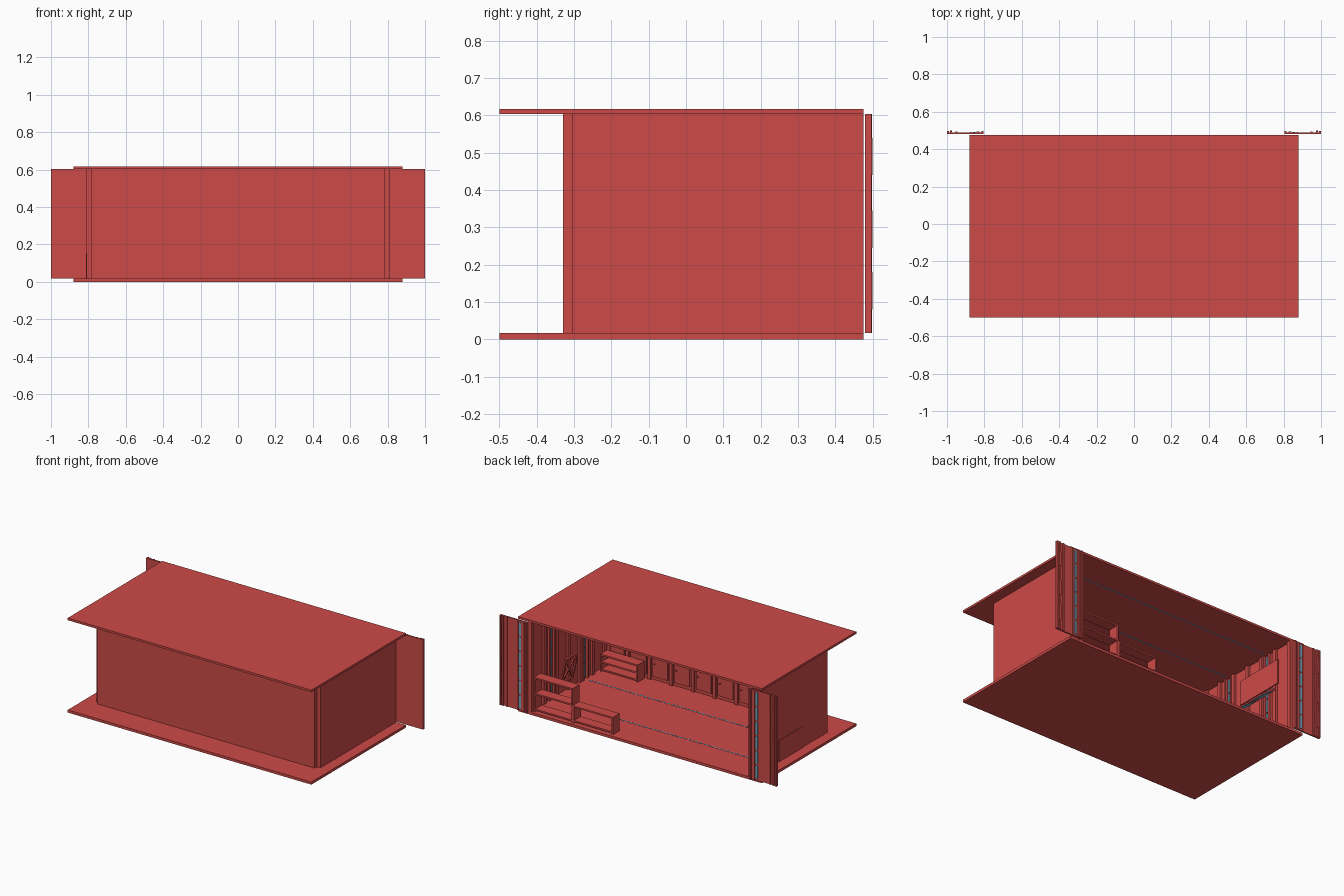
import bpy, math
from mathutils import Matrix, Vector

cube = bpy.data.objects.get("Cube")
if cube:
    bpy.data.objects.remove(cube, do_unlink=True)


def material(name, colour):
    m = bpy.data.materials.new(name)
    m.use_nodes = True
    m.diffuse_color = colour
    m.node_tree.nodes["Principled BSDF"].inputs["Base Color"].default_value = colour
    return m


RED = material("brick red", (0.61, 0.07, 0.065, 1))
BLUE = material("pale blue", (0.15, 0.42, 0.55, 1))

# Main dimensions
FLOOR, CEIL, TOP = 0.017, 0.603, 0.617
INNER, OUTER = 0.785, 0.81
FRONT_IN, FRONT_OUT, BACK = -0.305, -0.33, 0.475
RAILS = (-0.09, 0.255)
CORNERS = [(x, y, z) for x in (0, 1) for y in (0, 1) for z in (0, 1)]
SIDES = [(0, 1, 3, 2), (4, 6, 7, 5), (0, 4, 5, 1),
         (2, 3, 7, 6), (0, 2, 6, 4), (1, 5, 7, 3)]


def boxes(name, spans, mat=RED):
    """One object made of boxes, each given as x, y and z ranges."""
    verts, faces = [], []
    for span in spans:
        n = len(verts)
        span = [sorted(s) for s in span]
        verts += [tuple(span[i][c[i]] for i in range(3)) for c in CORNERS]
        faces += [tuple(n + i for i in f) for f in SIDES]
    mesh = bpy.data.meshes.new(name)
    mesh.from_pydata(verts, [], faces)
    mesh.materials.append(mat)
    ob = bpy.data.objects.new(name, mesh)
    bpy.context.collection.objects.link(ob)
    return ob


def frange(start, stop, step):
    return [start + i * step for i in range(int((stop - start) / step + 0.5))]


# Floor and roof slabs
boxes("floor", [((-0.88, 0.88), (-0.5, BACK), (0, FLOOR))])
boxes("roof", [((-0.88, 0.88), (-0.5, BACK), (CEIL, TOP))])

# Dashed rails on the floor and ceiling
for name, z0, z1 in (("floor", FLOOR, FLOOR + 0.002), ("ceiling", CEIL - 0.002, CEIL)):
    boxes(name + "_rail_dashes",
          [((x, x + 0.015), (y - 0.005, y + 0.005), (z0, z1))
           for y in RAILS for x in frange(-0.77, 0.77, 0.028)], BLUE)

# Front wall: flat skin outside, studs and small cupboard doors inside
full = (FLOOR, CEIL)
boxes("front_wall", [((-INNER, INNER), (FRONT_OUT, FRONT_OUT + 0.012), full)])
studs = frange(-INNER, INNER, 0.157)
boxes("front_wall_studs", [((x, x + 0.022), (FRONT_OUT, FRONT_IN), full) for x in studs]
      + [((INNER - 0.022, INNER), (FRONT_OUT, FRONT_IN), full)])
boxes("cupboard_doors", [((x + 0.035, x + 0.145), (FRONT_OUT, FRONT_IN - 0.004), (z, z + 0.16))
                         for x in studs for z in (0.04, 0.22, 0.4)])
boxes("cupboard_knobs", [((x + 0.125, x + 0.132), (FRONT_IN - 0.004, FRONT_IN + 0.003), (z, z + 0.007))
                         for x in studs for z in (0.12, 0.3, 0.48)])

# Side walls and the wings folded out at the back
for side, s in (("left", 1), ("right", -1)):
    def xr(a, b):
        return (s * a, s * b)

    boxes(side + "_wall", [(xr(OUTER - 0.01, OUTER), (FRONT_IN, BACK), full)])
    ribs = [(y, y + 0.025) for y in frange(FRONT_IN, BACK, 0.125)] + [(BACK - 0.025, BACK)]
    ribs += [(y + d, y + d + 0.012) for y in RAILS for d in (-0.03, 0.018)]
    boxes(side + "_wall_ribs", [(xr(INNER, OUTER - 0.01), r, full) for r in ribs])
    boxes(side + "_wall_rails",
          [(xr(INNER + 0.01, OUTER - 0.01), (y - 0.007, y + 0.007), (z, z + 0.085))
           for y in RAILS for z in frange(0.03, 0.59, 0.095)], BLUE)

    boxes(side + "_wing", [(xr(0.805, 1.0), (0.48, 0.489), full)])
    boxes(side + "_wing_ribs",
          [(xr(a, b), (0.489, t), full)
           for a, b, t in ((0.805, 0.815, 0.498), (0.825, 0.842, 0.495), (0.868, 0.878, 0.493),
                           (0.945, 0.955, 0.495), (0.972, 0.984, 0.497), (0.99, 1.0, 0.497))])
    boxes(side + "_wing_rail",
          [(xr(0.848, 0.862), (0.489, 0.492), (z, z + 0.085))
           for z in frange(0.03, 0.59, 0.095)], BLUE)
    boxes(side + "_wing_catches",
          [(xr(0.972, 0.984), (0.497, 0.5), (z, z + 0.1)) for z in (0.08, 0.245, 0.44)])


def shelf(name, x0, x1, y0, y1, top, levels):
    """Open shelf unit with two end boards and evenly spaced boards."""
    t = 0.01
    parts = [((x, x + t), (y0, y1), (FLOOR, top)) for x in (x0, x1 - t)]
    for i in range(levels):
        z = FLOOR + 0.008 + (top - FLOOR - t - 0.008) * i / (levels - 1)
        parts.append(((x0, x1), (y0, y1), (z, z + t)))
    return boxes(name, parts)


# Shelf units by the opening and in the far corner
shelf("tall_shelf", 0.5, 0.78, 0.385, 0.455, 0.24, 3)
shelf("low_shelf", 0.21, 0.5, 0.385, 0.455, 0.13, 2)
shelf("corner_shelf", 0.51, 0.78, -0.3, -0.23, 0.13, 3)


def tilt(ob, pivot, degrees):
    p = Vector(pivot)
    ob.data.transform(Matrix.Translation(p) @ Matrix.Rotation(math.radians(degrees), 4, 'Y')
                      @ Matrix.Translation(-p))


# Flaps leaning from the right wall, red above and blue below
for i, y in enumerate((0.06, 0.22)):
    pivot = (-INNER, y, 0.34)
    flap = boxes(f"wall_flap_{i + 1}", [((-INNER, -INNER + 0.13), (y, y + 0.13), (0.33, 0.34))])
    flap.data.materials.append(BLUE)
    for f in flap.data.polygons:
        if f.normal.z < -0.5:
            f.material_index = 1
    tilt(flap, pivot, 35)
boxes("right_wall_board", [((-INNER, -INNER + 0.006), (0.03, 0.37), (0.36, 0.52))])

# Braced frame hanging from the left wall
frame = boxes("braced_frame",
              [((0.77, 0.78), (0.06, 0.19), z) for z in ((0.09, 0.105), (0.255, 0.27))]
              + [((0.77, 0.78), y, (0.09, 0.27)) for y in ((0.06, 0.073), (0.177, 0.19))])
tilt(frame, (0.775, 0.12, 0.09), -12)
for i, a in enumerate((54, -54)):
    brace = boxes(f"frame_brace_{i + 1}", [((-0.004, 0.004), (-0.1, 0.1), (-0.006, 0.006))])
    brace.data.transform(Matrix.Translation((0.756, 0.125, 0.18))
                         @ Matrix.Rotation(math.radians(-12), 4, 'Y')
                         @ Matrix.Rotation(math.radians(a), 4, 'X'))

# Thin plate low on the outside of the right wall
boxes("outer_plate", [((-OUTER - 0.004, -OUTER), (-0.04, 0.2), (FLOOR, 0.155))])
